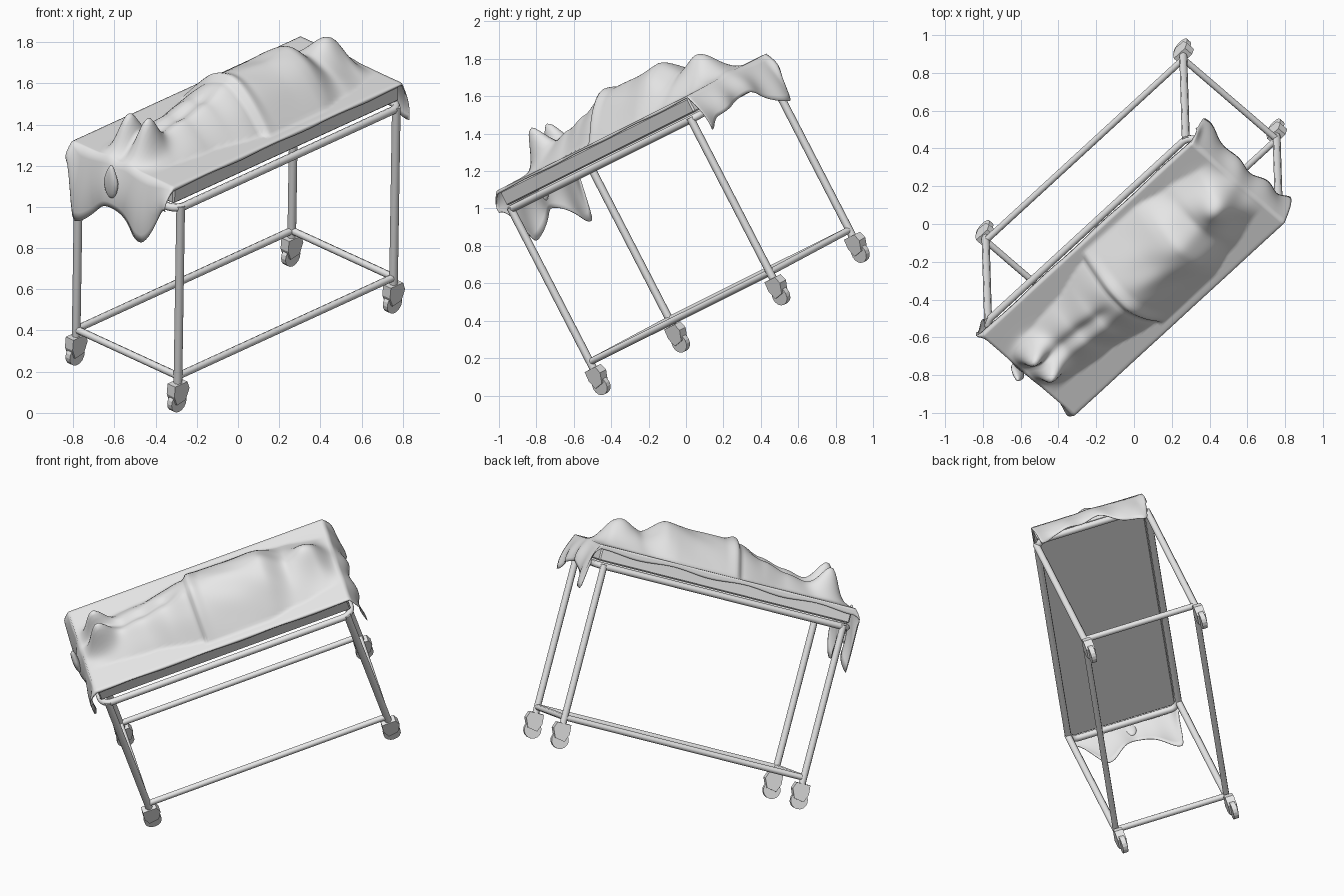
import bpy, bmesh, math
from mathutils import Vector, Matrix

cube = bpy.data.objects.get("Cube")
if cube:
    bpy.data.objects.remove(cube, do_unlink=True)

# One plain grey for everything
grey = bpy.data.materials.new("light_grey")
grey.use_nodes = True
grey.diffuse_color = (0.8, 0.8, 0.8, 1)
grey.node_tree.nodes["Principled BSDF"].inputs["Base Color"].default_value = (0.8, 0.8, 0.8, 1)

# Tilted frame of the trolley: length, width and up axes
length = Vector((0.698, 0.641, 0.32)).normalized()
width = Vector((-0.71, 0.623, 0.333))
width = (width - length * width.dot(length)).normalized()
up = length.cross(width)
POSE = Matrix((length, width, up)).transposed().to_4x4()
POSE.translation = (-0.015, 0.18, 0.5325)

HL, HW = 0.75, 0.345      # half length and half width of the leg layout
TOP = 0.92                # height of the upper rail


def place(name, mesh, smooth=False):
    obj = bpy.data.objects.new(name, mesh)
    bpy.context.scene.collection.objects.link(obj)
    mesh.materials.clear()
    mesh.materials.append(grey)
    for p in mesh.polygons:
        p.use_smooth = smooth
        p.material_index = 0
    obj.matrix_world = POSE
    return obj


def tube(name, points, radius=0.02, closed=False):
    curve = bpy.data.curves.new(name, "CURVE")
    curve.dimensions = "3D"
    curve.bevel_depth = radius
    curve.bevel_resolution = 2
    curve.use_fill_caps = True
    spline = curve.splines.new("POLY")
    spline.points.add(len(points) - 1)
    for sp, p in zip(spline.points, points):
        sp.co = (*p, 1)
    spline.use_cyclic_u = closed
    temp = bpy.data.objects.new(name + "_path", curve)
    mesh = bpy.data.meshes.new_from_object(temp)
    bpy.data.objects.remove(temp, do_unlink=True)
    obj = place(name, mesh, True)
    bpy.ops.object.select_all(action="DESELECT")
    obj.select_set(True)
    bpy.context.view_layer.objects.active = obj
    bpy.ops.object.shade_smooth_by_angle(angle=math.radians(50))


def finish(bm, name, smooth=False):
    bmesh.ops.recalc_face_normals(bm, faces=bm.faces)
    mesh = bpy.data.meshes.new(name)
    bm.to_mesh(mesh)
    bm.free()
    return place(name, mesh, smooth)


def caster(name, u, v):
    bm = bmesh.new()
    # Fork housing: extruded side profile
    profile = [(-0.045, -0.035), (0.04, -0.035), (0.055, -0.075), (0.03, -0.13), (-0.03, -0.14), (-0.05, -0.09)]
    face = bm.faces.new([bm.verts.new((u + a, v - 0.026, b)) for a, b in profile])
    ext = bmesh.ops.extrude_face_region(bm, geom=[face])
    bmesh.ops.translate(bm, verts=[g for g in ext["geom"] if isinstance(g, bmesh.types.BMVert)], vec=(0, 0.052, 0))
    # Wheel
    spot = Matrix.Translation((u - 0.005, v, -0.137)) @ Matrix.Rotation(math.pi / 2, 4, "X")
    bmesh.ops.create_cone(bm, cap_ends=True, segments=16, radius1=0.052, radius2=0.052, depth=0.03, matrix=spot)
    finish(bm, name)


# Legs and casters
for end, u in (("foot", -HL), ("head", HL)):
    for side, v in (("right", -HW), ("left", HW)):
        tube(f"{end}_{side}_leg", [(u, v, -0.045), (u, v, TOP + 0.01)], 0.021)
        caster(f"{end}_{side}_caster", u, v)
    tube(f"{end}_lower_bar", [(u, -HW, 0), (u, HW, 0)], 0.018)
for side, v in (("right", -HW), ("left", HW)):
    tube(f"{side}_lower_bar", [(-HL, v, 0), (HL, v, 0)], 0.018)

# Upper rail: a rounded loop
loop, r = [], 0.06
for k, (su, sv) in enumerate(((1, 1), (-1, 1), (-1, -1), (1, -1))):
    for i in range(7):
        a = (k + i / 6) * math.pi / 2
        loop.append((su * (0.785 - r) + r * math.cos(a), sv * (HW - r) + r * math.sin(a), TOP))
tube("upper_rail", loop, 0.02, True)

# Mattress
bm = bmesh.new()
bmesh.ops.create_cube(bm, size=1, matrix=Matrix.Translation((0, 0, 0.988)) @ Matrix.Diagonal((1.57, 0.66, 0.085, 1)))
bmesh.ops.bevel(bm, geom=list(bm.edges), offset=0.008, segments=1, affect="EDGES")
finish(bm, "mattress")


# Draped sheet over a lying figure
def blend(points, x):
    if x <= points[0][0]:
        return points[0][1]
    for (x0, y0), (x1, y1) in zip(points, points[1:]):
        if x <= x1:
            t = (x - x0) / (x1 - x0)
            return y0 + (y1 - y0) * t * t * (3 - 2 * t)
    return points[-1][1]


def bump(u, v, cu, cv, ru, rv, h):
    return h * math.exp(-((u - cu) / ru) ** 2 - ((v - cv) / rv) ** 2)


BODY = [(-0.8, 0), (-0.6, 0.08), (-0.4, 0.12), (-0.25, 0.155), (-0.095, 0.19), (-0.065, 0.225), (0, 0.205),
        (0.18, 0.2), (0.36, 0.215), (0.52, 0.11), (0.68, 0.06), (0.79, 0)]
SPAN = [(-0.7, 0.17), (-0.4, 0.2), (-0.1, 0.26), (-0.065, 0.295), (0.3, 0.29), (0.5, 0.25), (0.75, 0.2)]
FOOT_HEM = [(-0.33, 0.93), (-0.175, 0.705), (0.04, 0.82), (0.27, 0.66), (0.35, 0.95)]
HEAD_HEM = [(-0.335, 0.82), (-0.23, 0.87), (0.02, 0.905), (0.3, 0.76), (0.35, 0.92)]
BASE, END = 1.04, 0.795


def height(u, v):
    s = min(1, abs(v - 0.01) / blend(SPAN, u))
    h = blend(BODY, u) * (0.65 * (1 - s ** 2.4) + 0.35 * (0.5 + 0.5 * math.cos(math.pi * s)))
    feet = max(bump(u, v, -0.66, cv, 0.075, 0.05, 0.15) for cv in (-0.025, 0.105))
    h += feet + bump(u, v, 0.65, 0.03, 0.09, 0.1, 0.1)
    # Groove between the legs and light creases
    legs = blend([(-0.6, 0), (-0.5, 1), (-0.25, 1), (-0.1, 0)], u)
    h -= legs * bump(u, v, u, 0.03, 1, 0.04, 0.03)
    h += 0.004 * math.sin(38 * v + 9 * u) * math.sin(11 * u) * (1 - s)
    return BASE + max(0, h)


def sheet_point(a, f, b):
    # a runs along the bed, f down the hanging ends, b across
    v = max(-0.336, min(0.35, b))
    drop = abs(b - v) * (1 - f) * (0.8 + 0.2 * math.sin(14 * a))
    z = height(a, v) - drop
    if f == 0:
        return a, v, z
    hem = blend(FOOT_HEM if a < 0 else HEAD_HEM, v)
    out = 0.05 * math.sin(f * math.pi * 0.6) + 0.012 * f * math.sin(30 * v)
    return a + math.copysign(out, a), v, z + (hem - z) * f


ROWS = 110
rows = [(-END, 1 - i / 8) for i in range(8)]
rows += [(END * (2 * i / ROWS - 1), 0) for i in range(ROWS + 1)]
rows += [(END, (i + 1) / 8) for i in range(8)]
cols = [-0.352 + 0.742 * i / 56 for i in range(57)]
bm = bmesh.new()
grid = [[bm.verts.new(sheet_point(a, f, b)) for b in cols] for a, f in rows]
for r0, r1 in zip(grid, grid[1:]):
    for i in range(len(cols) - 1):
        bm.faces.new((r0[i], r1[i], r1[i + 1], r0[i + 1]))
sheet = finish(bm, "draped_sheet", True)
solid = sheet.modifiers.new("thickness", "SOLIDIFY")
solid.thickness = 0.004
solid.offset = 0

# Gathered knot of cloth at the foot end
bm = bmesh.new()
bmesh.ops.create_uvsphere(bm, u_segments=14, v_segments=10, radius=1,
                          matrix=Matrix.Translation((-0.85, 0.03, 0.96)) @ Matrix.Diagonal((0.02, 0.045, 0.09, 1)))
for vert in bm.verts:
    if vert.co.z > 0.96:
        vert.co.y = 0.03 + (vert.co.y - 0.03) * (1 - 6 * (vert.co.z - 0.96))
finish(bm, "cloth_knot", True)
